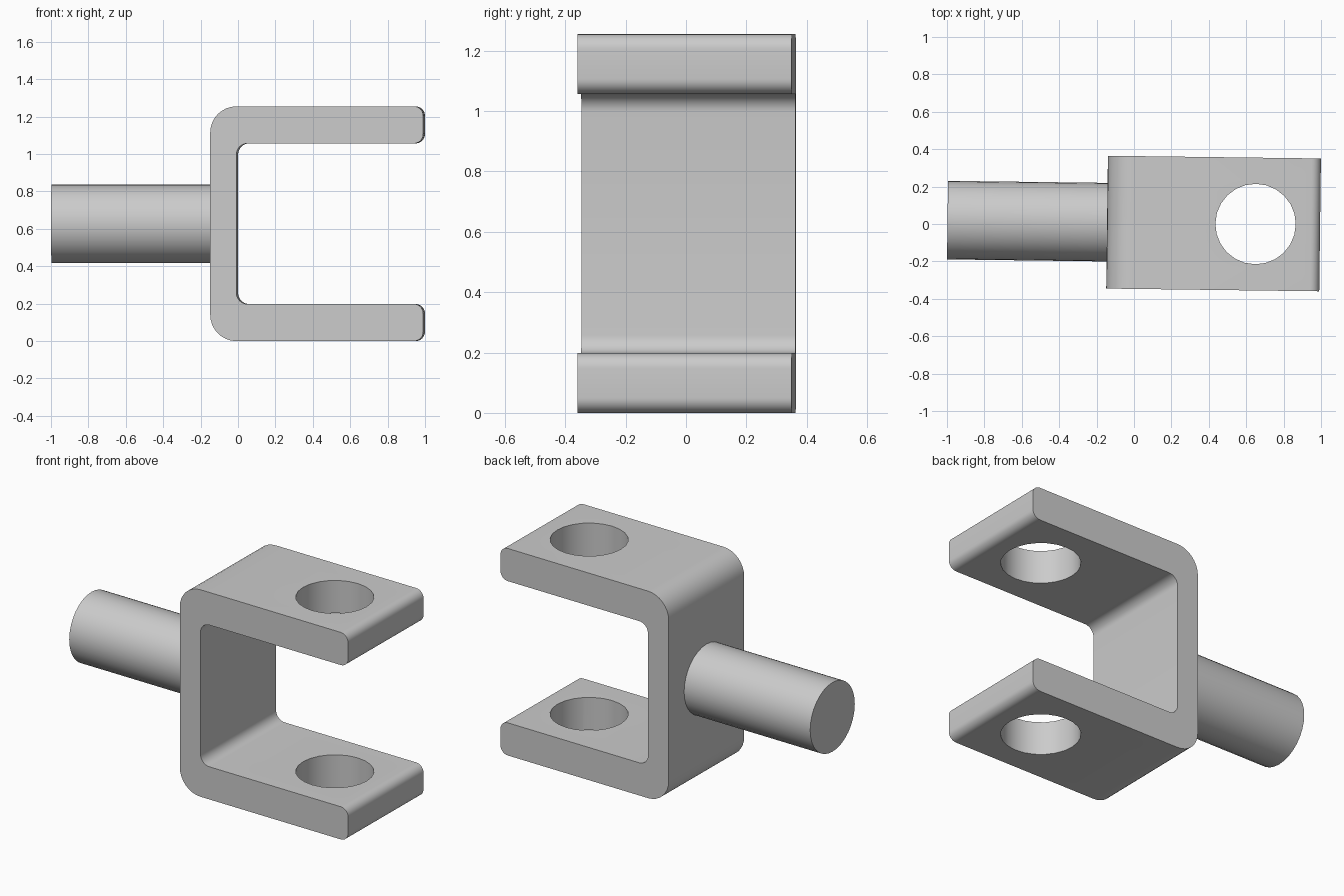
import bpy
import bmesh
import math
from mathutils import Vector

cube = bpy.data.objects.get("Cube")
if cube:
    bpy.data.objects.remove(cube, do_unlink=True)

TILT = -0.0128          # slight turn of the whole part about z
ORIGIN = (0, 0.008, 0)
HALF_WIDTH = 0.355
HEIGHT = 1.255
MID = HEIGHT / 2

steel = bpy.data.materials.new("plain grey")
steel.use_nodes = True
grey = (0.6, 0.6, 0.6, 1)
steel.diffuse_color = grey
steel.node_tree.nodes["Principled BSDF"].inputs["Base Color"].default_value = grey


def rounded(corners, steps=8):
    """Replace each (x, z, radius) corner by a tangent arc."""
    path = []
    for i, (x, z, r) in enumerate(corners):
        p = Vector((x, z))
        a = (Vector(corners[i - 1][:2]) - p).normalized()
        b = (Vector(corners[(i + 1) % len(corners)][:2]) - p).normalized()
        centre = p + (a + b) * r
        for s in range(steps + 1):
            t = s / steps * math.pi / 2
            path.append(centre - b * r * math.cos(t) - a * r * math.sin(t))
    return path


def add_object(name, bm):
    bmesh.ops.recalc_face_normals(bm, faces=bm.faces)
    mesh = bpy.data.meshes.new(name)
    bm.to_mesh(mesh)
    bm.free()
    mesh.materials.append(steel)
    obj = bpy.data.objects.new(name, mesh)
    bpy.context.collection.objects.link(obj)
    obj.location = ORIGIN
    obj.rotation_euler.z = TILT
    return obj


def cylinder(name, start, end, radius, sides):
    start, end = Vector(start), Vector(end)
    axis = end - start
    bm = bmesh.new()
    bmesh.ops.create_cone(bm, cap_ends=True, segments=sides, radius1=radius,
                          radius2=radius, depth=axis.length)
    turn = axis.to_track_quat("Z", "Y").to_matrix()
    bmesh.ops.rotate(bm, verts=bm.verts, matrix=turn)
    bmesh.ops.translate(bm, verts=bm.verts, vec=(start + end) / 2)
    return add_object(name, bm)


def smooth(obj):
    bpy.ops.object.select_all(action="DESELECT")
    obj.select_set(True)
    bpy.context.view_layer.objects.active = obj
    bpy.ops.object.shade_smooth_by_angle(angle=math.radians(30))


# U-shaped fork: lower half of the profile mirrored to the upper half
BACK, WALL, TIP, ARM = -0.144, -0.004, 0.995, 0.198
lower = [(BACK, 0, 0.14), (TIP, 0, 0.05), (TIP, ARM, 0.05), (WALL, ARM, 0.06)]
upper = [(x, HEIGHT - z, r) for x, z, r in reversed(lower)]
bm = bmesh.new()
face = bm.faces.new([bm.verts.new((p.x, -HALF_WIDTH, p.y)) for p in rounded(lower + upper)])
side = bmesh.ops.extrude_face_region(bm, geom=[face], use_keep_orig=True)
bmesh.ops.translate(bm, vec=(0, 2 * HALF_WIDTH, 0),
                    verts=[v for v in side["geom"] if isinstance(v, bmesh.types.BMVert)])
fork = add_object("fork", bm)

# Pin hole through both arms
cutter = cylinder("pin_hole_cutter", (0.65, 0, -0.2), (0.65, 0, HEIGHT + 0.2), 0.215, 24)
cutter.hide_render = True
cutter.hide_viewport = True
hole = fork.modifiers.new("pin hole", "BOOLEAN")
hole.operation = "DIFFERENCE"
hole.solver = "EXACT"
hole.object = cutter
bpy.context.view_layer.objects.active = fork
fork.select_set(True)
bpy.ops.object.modifier_apply(modifier=hole.name)
bpy.data.objects.remove(cutter, do_unlink=True)
smooth(fork)

# Round shaft behind the fork
shaft = cylinder("shaft", (-0.997, 0, MID), (BACK + 0.04, 0, MID), 0.21, 32)
smooth(shaft)
